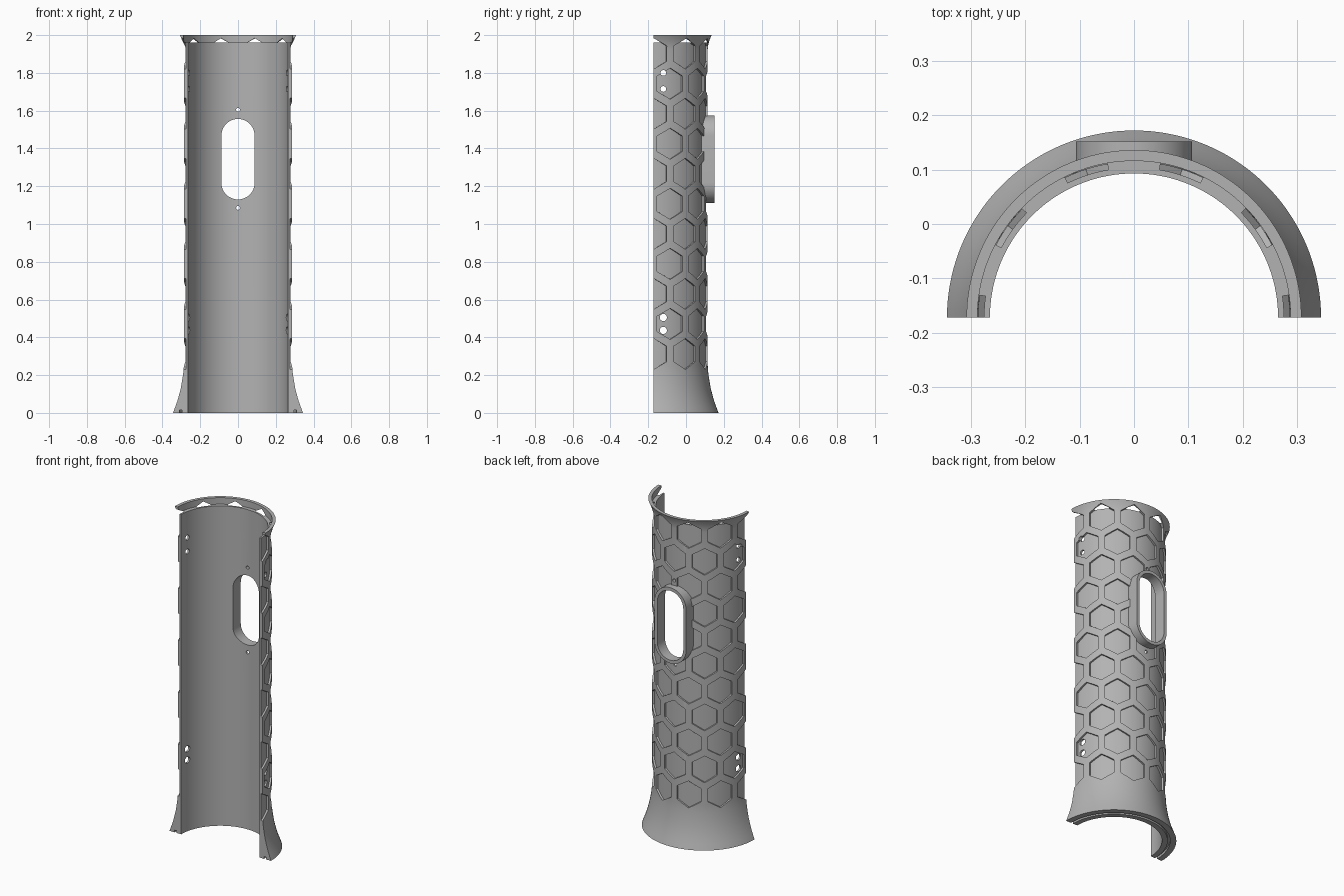
import bpy
import bmesh
from math import sin, cos, pi, radians
from mathutils import Matrix, Vector

if "Cube" in bpy.data.objects:
    bpy.data.objects.remove(bpy.data.objects["Cube"])

AXIS_Y = -0.172      # axis of the half tube
INNER, FLOOR, OUTER = 0.265, 0.276, 0.287
HEX_R, ROW, FIRST_ROW = 0.082, 0.159, 0.312
SLOT_Z, SLOT_STRAIGHT = 1.343, 0.125

grey = bpy.data.materials.new("satin_grey")
grey.use_nodes = True
grey.diffuse_color = (0.45, 0.45, 0.45, 1)
grey.node_tree.nodes["Principled BSDF"].inputs["Base Color"].default_value = grey.diffuse_color


def polar(r, angle, z):
    """Point on the tube, angle measured from the back towards +x."""
    return Vector((r * sin(angle), AXIS_Y + r * cos(angle), z))


def finish(name, bm):
    bmesh.ops.recalc_face_normals(bm, faces=bm.faces)
    mesh = bpy.data.meshes.new(name)
    bm.to_mesh(mesh)
    bm.free()
    mesh.materials.append(grey)
    obj = bpy.data.objects.new(name, mesh)
    bpy.context.collection.objects.link(obj)
    return obj


def combine(target, tool, operation):
    mod = target.modifiers.new("cut", 'BOOLEAN')
    mod.operation, mod.solver, mod.object = operation, 'EXACT', tool
    bpy.context.view_layer.objects.active = target
    bpy.ops.object.modifier_apply(modifier=mod.name)


def loft(bm, rings):
    """Closed solid through a list of equal rings."""
    rings = [[bm.verts.new(p) for p in ring] for ring in rings]
    for a, b in zip(rings, rings[1:]):
        for i in range(len(a)):
            j = (i + 1) % len(a)
            bm.faces.new((a[i], a[j], b[j], b[i]))
    bm.faces.new(rings[0])
    bm.faces.new(rings[-1])


def stadium(name, radius, y0, y1):
    bm = bmesh.new()
    outline = []
    for side in (1, -1):
        for i in range(25):
            a = pi * i / 24
            outline.append((side * radius * cos(a),
                            SLOT_Z + side * (SLOT_STRAIGHT + radius * sin(a))))
    loft(bm, [[(x, y, z) for x, z in outline] for y in (y0, y1)])
    return finish(name, bm)


def add_hole(bm, position, direction, radius):
    turn = Vector(direction).to_track_quat('Z', 'Y').to_matrix().to_4x4()
    bmesh.ops.create_cone(bm, cap_ends=True, segments=20, radius1=radius, radius2=radius,
                          depth=0.12, matrix=Matrix.Translation(position) @ turn)


# Half tube with flared foot, foot groove and flared top lip
profile = [(INNER, 0), (0.296, 0), (0.296, 0.014), (0.31, 0.014), (0.31, 0),
           (0.344, 0), (0.333, 0.03), (0.322, 0.06), (0.312, 0.095), (0.303, 0.13),
           (0.296, 0.17), (0.29, 0.21), (OUTER, 0.25),
           (OUTER, 1.925), (0.289, 1.945), (0.294, 1.965), (0.301, 1.985), (0.308, 2.0),
           (OUTER + 0.001, 2.0), (OUTER + 0.001, 1.96), (INNER, 1.96)]
bm = bmesh.new()
STEPS = 72
loft(bm, [[polar(r, -pi / 2 + pi * i / STEPS, z) for r, z in profile]
          for i in range(STEPS + 1)])
shell = finish("honeycomb_half_shell", bm)

# Curved hexagon pockets, staggered in eleven rows
bm = bmesh.new()
half = HEX_R * cos(pi / 6)
for row in range(11):
    z = FIRST_ROW + row * ROW
    centres = (-90, -54, -18, 18, 54, 90) if row % 2 == 0 else (-72, -36, 0, 36, 72)
    for centre in centres:
        rings = []
        for i in range(-5, 6):
            t = i / 5
            angle = radians(centre) + t * half / 0.289
            h = HEX_R * (1 - abs(t) / 2)
            rings.append([polar(FLOOR, angle, z - h), polar(0.33, angle, z - h),
                          polar(0.33, angle, z + h), polar(FLOOR, angle, z + h)])
        loft(bm, rings)
pockets = finish("pocket_cutter", bm)
combine(shell, pockets, 'DIFFERENCE')

# Raised slot collar on the back, trimmed to the tube
collar = stadium("slot_collar", 0.107, 0.03, 0.152)
bm = bmesh.new()
bmesh.ops.create_cone(bm, cap_ends=True, segments=144, radius1=0.27, radius2=0.27, depth=1.2,
                      matrix=Matrix.Translation((0, AXIS_Y, SLOT_Z)))
core = finish("core_cutter", bm)
combine(collar, core, 'DIFFERENCE')
combine(shell, collar, 'UNION')

# Slot opening
slot = stadium("slot_cutter", 0.088, -0.05, 0.25)
combine(shell, slot, 'DIFFERENCE')

# Screw holes above and below the slot, and in pairs near both edges
bm = bmesh.new()
for z in (1.085, 1.605):
    add_hole(bm, (0, 0.1, z), (0, 1, 0), 0.01)
for side in (-1, 1):
    for z, radius in ((0.437, 0.019), (0.505, 0.019), (1.715, 0.015), (1.8, 0.015)):
        add_hole(bm, (side * 0.275, -0.12, z), (side, 0, 0), radius)
holes = finish("screw_hole_cutter", bm)
combine(shell, holes, 'DIFFERENCE')

for helper in (pockets, collar, core, slot, holes):
    bpy.data.objects.remove(helper)

# Smooth curved surfaces, crisp edges
bpy.ops.object.select_all(action='DESELECT')
shell.select_set(True)
bpy.context.view_layer.objects.active = shell
bpy.ops.object.shade_smooth_by_angle(angle=radians(25))
